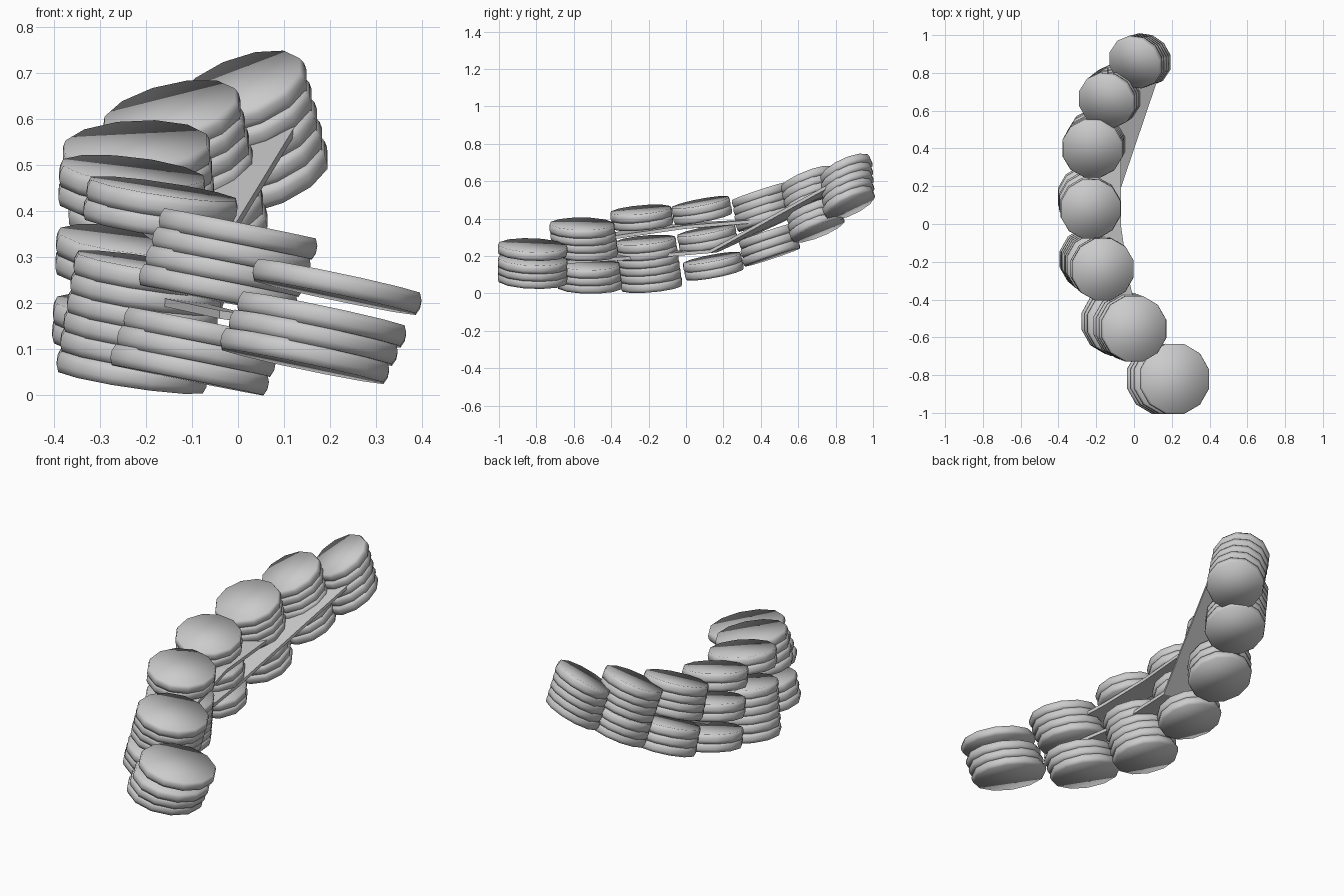
import bpy, bmesh, math
from mathutils import Vector

if "Cube" in bpy.data.objects:
    bpy.data.objects.remove(bpy.data.objects["Cube"])

SIDES = 12
# half profile of one coin-like disc: (fraction of radius, height)
RINGS = [(0.965, -0.023), (1.0, -0.008), (1.0, 0.008), (0.965, 0.023)]


def add_disc(bm, centre, normal, radius):
    # local frame facing along the normal
    u = (Vector((1, 0, 0)) - normal * normal.x).normalized()
    v = normal.cross(u)
    rings = []
    for r, h in RINGS:
        ring = []
        for i in range(SIDES):
            a = 2 * math.pi * (i + 0.5) / SIDES
            p = centre + radius * r * (u * math.cos(a) + v * math.sin(a)) + normal * h
            ring.append(bm.verts.new(p))
        rings.append(ring)
    for a, b in zip(rings, rings[1:]):
        for i in range(SIDES):
            j = (i + 1) % SIDES
            bm.faces.new((a[i], a[j], b[j], b[i]))
    bm.faces.new(rings[0][::-1])
    bm.faces.new(rings[-1])


def finish(bm, name, smooth):
    bmesh.ops.recalc_face_normals(bm, faces=bm.faces[:])
    for f in bm.faces:
        f.smooth = smooth
    me = bpy.data.meshes.new(name)
    bm.to_mesh(me)
    bm.free()
    ob = bpy.data.objects.new(name, me)
    bpy.context.collection.objects.link(ob)
    return ob


# stacks from back to front: top centre, bottom centre, disc slope (x, y), radius, filled slots
STACKS = [
    ((0.01, 0.858, 0.655), (0.055, 0.870, 0.485), (0.38, 0.47), 0.149, (0, 1, 2, 3, 4)),
    ((-0.143, 0.655, 0.60), (-0.085, 0.70, 0.355), (0.25, 0.40), 0.156, (0, 1, 2, 3, 4.3, 5.3, 6.3)),
    ((-0.22, 0.40, 0.525), (-0.19, 0.455, 0.215), (0.05, 0.33), 0.165, (0, 1, 2, 3, 5.3, 6.4, 7.5)),
    ((-0.23, 0.08, 0.465), (-0.245, 0.15, 0.125), (-0.12, 0.19), 0.164, (0, 1, 3.6, 4.6, 7.2, 8.2)),
    ((-0.165, -0.24, 0.425), (-0.23, -0.185, 0.053), (-0.15, 0.09), 0.170, (0, 1, 3.9, 4.9, 5.9, 6.9, 7.9, 9)),
    ((0.0, -0.555, 0.35), (-0.105, -0.515, 0.055), (-0.20, -0.01), 0.180, (0, 1, 2, 3, 5.3, 6.3, 7.3)),
    ((0.215, -0.820, 0.235), (0.145, -0.820, 0.085), (-0.21, -0.04), 0.192, (0, 1.8, 2.8, 3.8)),
]

# leaning stacks of discs
for k, (top, bottom, (gx, gy), radius, slots) in enumerate(STACKS, 1):
    bm = bmesh.new()
    n = Vector((-gx, -gy, 1)).normalized()
    for s in slots:
        add_disc(bm, Vector(top).lerp(Vector(bottom), s / slots[-1]), n, radius)
    finish(bm, f"disc_stack_{k}", True)

# thin strips threading through the gaps of the stacks: (inner edge, outer edge)
STRIPS = {
    "lower_strip": [
        ((0.13, 0.78, 0.585), (-0.06, 0.84, 0.54)),
        ((-0.09, 0.13, 0.225), (-0.25, 0.17, 0.23)),
        ((-0.07, -0.28, 0.19), (-0.20, -0.26, 0.21)),
        ((0.03, -0.68, 0.165), (-0.04, -0.70, 0.175)),
    ],
    "upper_strip": [
        ((-0.07, 0.42, 0.39), (-0.20, 0.42, 0.385)),
        ((-0.07, 0.0, 0.355), (-0.22, 0.02, 0.37)),
        ((-0.03, -0.28, 0.315), (-0.18, -0.25, 0.34)),
        ((0.04, -0.58, 0.27), (-0.08, -0.56, 0.29)),
    ],
}
for name, edges in STRIPS.items():
    bm = bmesh.new()
    rows = []
    d = Vector((0, 0, 0.009))
    for a, b in edges:
        a, b = Vector(a), Vector(b)
        rows.append([bm.verts.new(p) for p in (a + d, b + d, b - d, a - d)])
    for p, q in zip(rows, rows[1:]):
        for i in range(4):
            j = (i + 1) % 4
            bm.faces.new((p[i], p[j], q[j], q[i]))
    bm.faces.new(rows[0])
    bm.faces.new(rows[-1][::-1])
    finish(bm, name, False)
